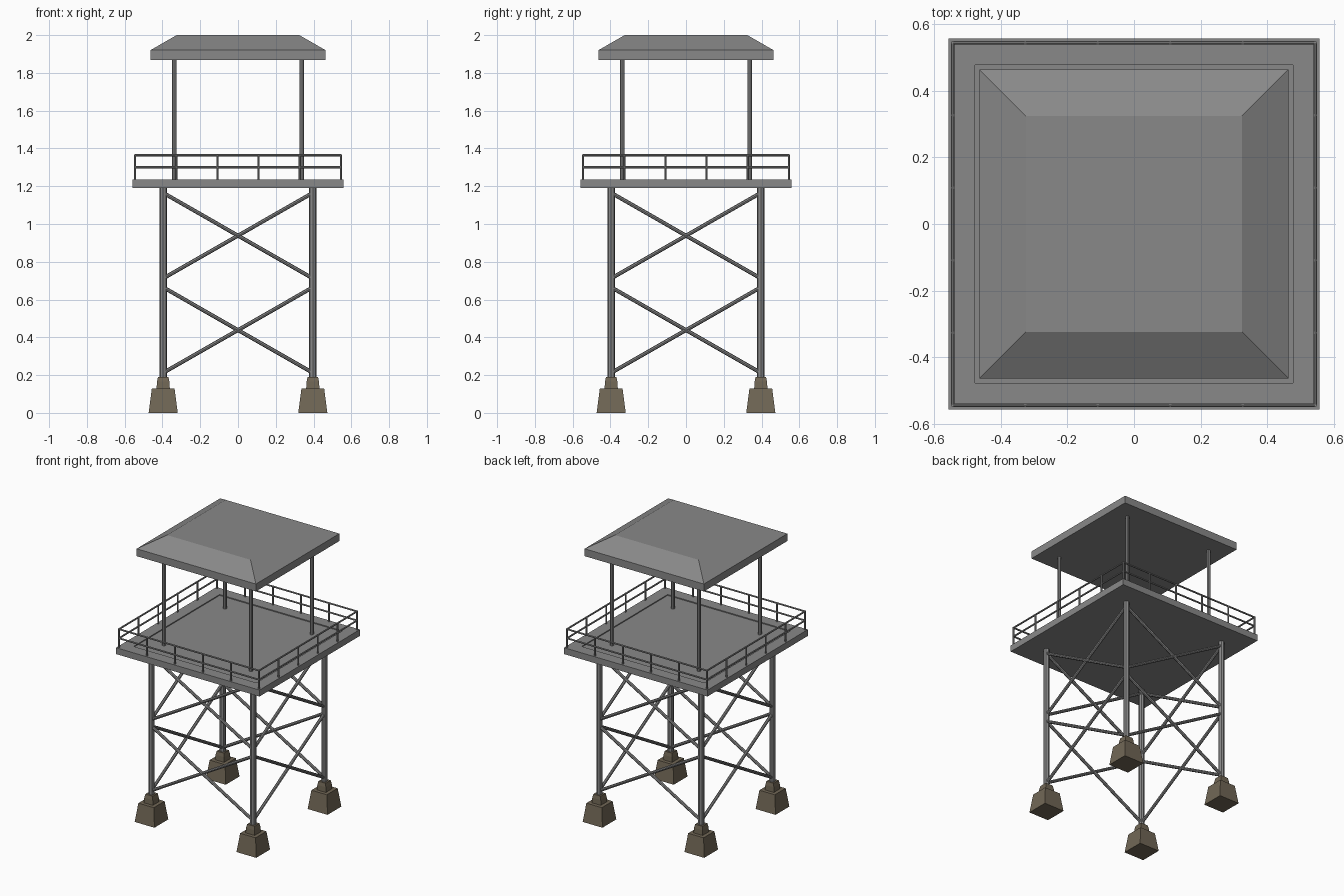
import bpy, bmesh, math
from mathutils import Vector

if "Cube" in bpy.data.objects:
    bpy.data.objects.remove(bpy.data.objects["Cube"])


def material(name, rgb):
    m = bpy.data.materials.new(name)
    m.diffuse_color = (*rgb, 1)
    m.use_nodes = True
    m.node_tree.nodes["Principled BSDF"].inputs["Base Color"].default_value = m.diffuse_color
    return m


STEEL = material("grey steel", (0.25, 0.25, 0.25))
STONE = material("brown concrete", (0.165, 0.135, 0.092))


def finish(name, bm, mat):
    bmesh.ops.recalc_face_normals(bm, faces=bm.faces)
    me = bpy.data.meshes.new(name)
    bm.to_mesh(me)
    bm.free()
    me.materials.append(mat)
    ob = bpy.data.objects.new(name, me)
    bpy.context.collection.objects.link(ob)
    return ob


def square_loft(name, rings, mat, cx=0, cy=0):
    """Stack of square rings given as (half width, z), capped at both ends."""
    bm = bmesh.new()
    loops = [[bm.verts.new((cx + sx * h, cy + sy * h, z))
              for sx, sy in ((-1, -1), (1, -1), (1, 1), (-1, 1))] for h, z in rings]
    for a, b in zip(loops, loops[1:]):
        for i in range(4):
            j = (i + 1) % 4
            bm.faces.new((a[i], a[j], b[j], b[i]))
    bm.faces.new(loops[0][::-1])
    bm.faces.new(loops[-1])
    return finish(name, bm, mat)


def rod(name, a, b, radius, mat, sides=8):
    a, b = Vector(a), Vector(b)
    d = b - a
    bm = bmesh.new()
    bmesh.ops.create_cone(bm, cap_ends=True, segments=sides, radius1=radius,
                          radius2=radius, depth=d.length)
    bmesh.ops.rotate(bm, verts=bm.verts, matrix=d.to_track_quat('Z', 'Y').to_matrix())
    bmesh.ops.translate(bm, verts=bm.verts, vec=(a + b) / 2)
    return finish(name, bm, mat)


LEG, POST, RAIL = 0.396, 0.338, 0.545

# Footings, legs and roof posts at the four corners
for sx in (-1, 1):
    for sy in (-1, 1):
        x, y = sx * LEG, sy * LEG
        square_loft("footing", [(0.077, 0), (0.06, 0.13), (0.035, 0.13),
                                (0.033, 0.165), (0.028, 0.19)], STONE, x, y)
        rod("leg", (x, y, 0.18), (x, y, 1.2), 0.0195, STEEL)
        rod("roof_post", (sx * POST, sy * POST, 1.22), (sx * POST, sy * POST, 1.88),
            0.0125, STEEL)

# Platform with a shallow recessed floor
square_loft("platform", [(0.558, 1.19), (0.558, 1.235), (0.478, 1.235),
                         (0.478, 1.228)], STEEL)

# Hipped roof with flat top
square_loft("roof", [(0.464, 1.868), (0.464, 1.92), (0.325, 2.0)], STEEL)

# Cross braces and railing, repeated on the four sides
for k in range(4):
    c, s = round(math.cos(k * math.pi / 2)), round(math.sin(k * math.pi / 2))

    def side(u, d, z):
        return (c * u + s * d, s * u - c * d, z)

    for z0, z1 in ((0.212, 0.665), (0.712, 1.165)):
        rod("brace_up", side(-LEG, LEG, z0), side(LEG, LEG, z1), 0.0105, STEEL)
        rod("brace_down", side(-LEG, LEG, z1), side(LEG, LEG, z0), 0.0105, STEEL)
    for z in (1.30, 1.364):
        rod("rail", side(-RAIL, RAIL, z), side(RAIL, RAIL, z), 0.0058, STEEL)
    for i in range(5):
        u = RAIL * (-1 + 0.4 * i)
        rod("rail_post", side(u, RAIL, 1.225), side(u, RAIL, 1.368), 0.0058, STEEL)
